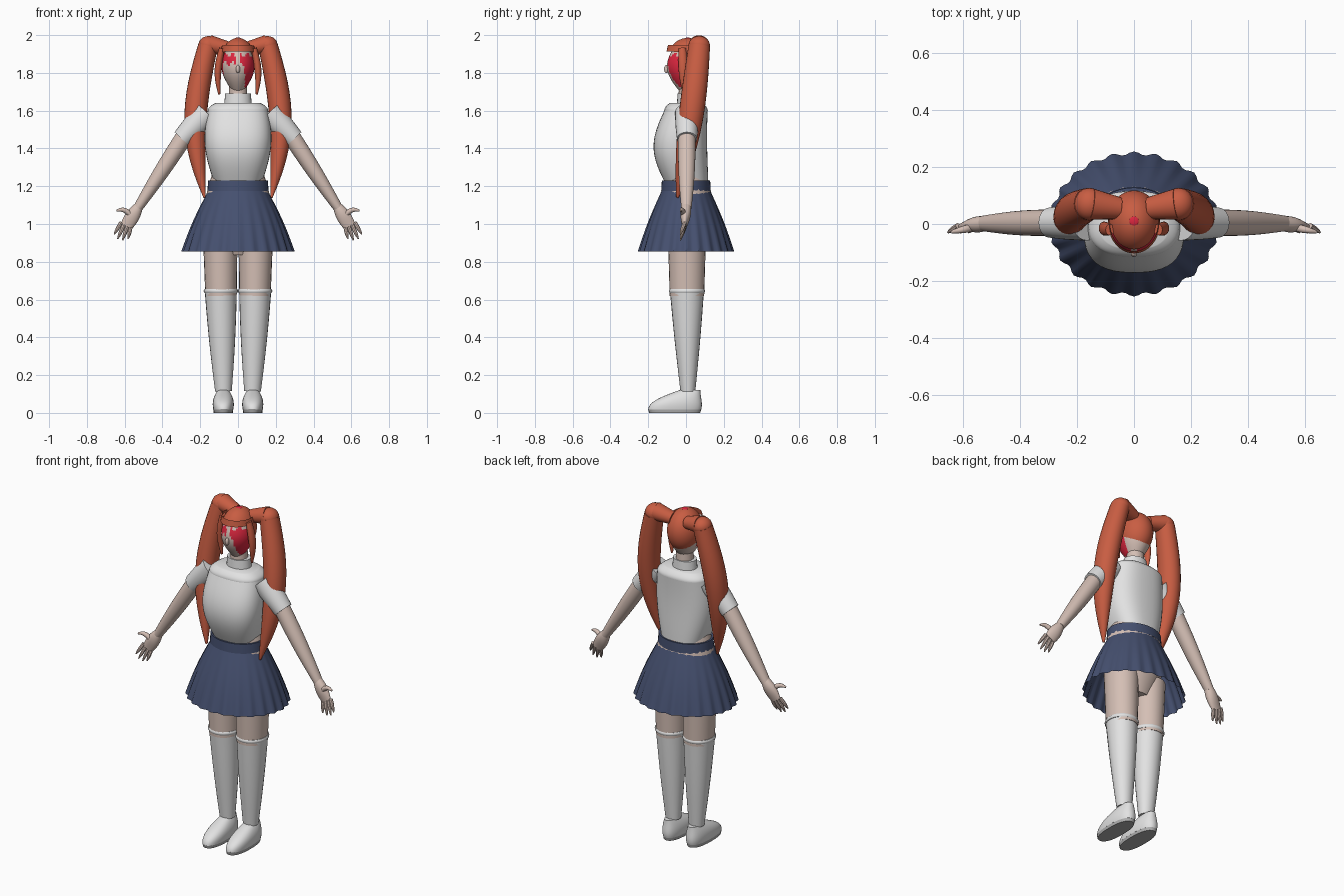
import bpy, bmesh, math
from mathutils import Vector, Matrix

cube = bpy.data.objects.get("Cube")
if cube:
    bpy.data.objects.remove(cube, do_unlink=True)


def material(name, red, green, blue):
    mat = bpy.data.materials.new(name)
    mat.use_nodes = True
    colour = (red, green, blue, 1)
    mat.diffuse_color = colour
    mat.node_tree.nodes["Principled BSDF"].inputs["Base Color"].default_value = colour
    return mat


skin = material("skin", 0.66, 0.52, 0.46)
white = material("white cloth", 0.76, 0.76, 0.76)
navy = material("navy cloth", 0.06, 0.08, 0.16)
orange = material("orange hair", 0.58, 0.11, 0.055)
crimson = material("crimson", 0.72, 0.02, 0.05)
grey = material("sole grey", 0.42, 0.42, 0.42)


def finish(bm, name, materials, rule):
    """Turn a bmesh into a smooth object; rule(centre) picks a material, -1 removes the face."""
    bmesh.ops.recalc_face_normals(bm, faces=bm.faces[:])
    if rule:
        for face in bm.faces:
            choice = rule(face.calc_center_median())
            face.tag = choice < 0
            face.material_index = max(choice, 0)
        removed = [face for face in bm.faces if face.tag]
        bmesh.ops.delete(bm, geom=removed, context='FACES')
    mesh = bpy.data.meshes.new(name)
    bm.to_mesh(mesh)
    bm.free()
    for mat in materials:
        mesh.materials.append(mat)
    part = bpy.data.objects.new(name, mesh)
    bpy.context.collection.objects.link(part)
    bpy.ops.object.select_all(action='DESELECT')
    part.select_set(True)
    bpy.context.view_layer.objects.active = part
    bpy.ops.object.shade_smooth_by_angle(angle=math.radians(40))


def limb(name, materials, start, end, radius, radius_end, bulge=0, bend=(0, 0, 0), depth=1,
         depth_end=None, ease=1, side=1, sides=24, rows=16, boxy=1, lobes=0, caps=True,
         level=False, rule=None):
    """Loft ellipses from start to end, with a bow in the path and a bulge in the radius."""
    start, end, bend = Vector(start), Vector(end), Vector(bend)
    depth_end = depth_end or depth
    bm = bmesh.new()
    loops = []
    for row in range(rows + 1):
        t = row / rows
        swell = math.sin(math.pi * t)
        centre = start.lerp(end, t) + bend * swell
        along = end - start + bend * math.pi * math.cos(math.pi * t)
        if level:
            along = Vector((0, 0, along.z))
        across = Vector((0, 1, 0)).cross(along).normalized()
        outward = along.normalized().cross(across)
        size = radius + (radius_end - radius) * t ** ease + bulge * swell
        thick = size * (depth + (depth_end - depth) * t)
        loop = []
        for step in range(sides):
            angle = math.tau * step / sides
            c, s = math.cos(angle), math.sin(angle)
            c, s = math.copysign(abs(c) ** boxy, c), math.copysign(abs(s) ** boxy, s)
            pleat = 1 + t * math.cos(lobes * angle) / 40 if lobes else 1
            point = centre + (across * c * size + outward * s * thick) * pleat
            point.x *= side
            loop.append(bm.verts.new(point))
        loops.append(loop)
    for low, high in zip(loops, loops[1:]):
        for i in range(sides):
            bm.faces.new((low[i - 1], low[i], high[i], high[i - 1]))
    if caps:
        bm.faces.new(loops[0])
        bm.faces.new(loops[-1])
    finish(bm, name, materials, rule)


def ellipsoid(name, materials, centre, size, segments=24, rule=None):
    bm = bmesh.new()
    place = Matrix.Translation(centre) @ Matrix.Diagonal((*size, 1))
    bmesh.ops.create_uvsphere(bm, u_segments=segments, v_segments=segments // 2, radius=1,
                              matrix=place)
    finish(bm, name, materials, rule)


# Blouse, collar, neck and hips
limb("blouse", [white], start=(0, 0, 1.23), end=(0, 0, 1.6), radius=.13, radius_end=.16,
     bulge=.03, bend=(0, -.03, 0), depth=.9, depth_end=.72, sides=40, boxy=.78, level=True)
limb("shoulders", [white], start=(0, 0, 1.6), end=(0, 0, 1.64), radius=.16, radius_end=.12,
     depth=.72, ease=2, sides=40, boxy=.78, level=True)
limb("collar", [white], start=(0, .01, 1.63), end=(0, .01, 1.69), radius=.073,
     radius_end=.068, depth=.8, rows=1)
limb("neck", [skin], start=(0, .01, 1.66), end=(0, .01, 1.76), radius=.05, radius_end=.046, rows=1)
limb("waist_and_hips", [skin], start=(0, .01, .835), end=(0, 0, 1.27), radius=.09,
     radius_end=.135, bulge=.06, depth=.75, depth_end=.8, level=True)

# Skirt
limb("skirt_band", [navy], start=(0, 0, 1.175), end=(0, 0, 1.23), radius=.162,
     radius_end=.158, depth=.81, sides=40, rows=1)
limb("skirt", [navy], start=(0, 0, 1.18), end=(0, 0, .855), radius=.155, radius_end=.293,
     bulge=.01, depth=.82, depth_end=.85, sides=120, lobes=24, caps=False, level=True)


# Head, with ragged crimson patches on the cheeks and brow
def face_colour(c):
    ragged = math.sin(c.x * 160) / 80
    brow = 1.85 < c.z - ragged < 1.895 and abs(c.x) > .012
    left_cheek = c.x > .035 and c.z < 1.885 + ragged
    right_cheek = c.x < -.075 and c.y > -.035
    return int(c.y < .01 and c.z < 1.925 and (brow or left_cheek or right_cheek))


def cap_area(c):
    return 0 if c.z > 1.915 or (c.y > 0 and c.z > 1.755) else -1


def front_area(c):
    return 0 if c.y < .04 else -1


limb("head", [skin, crimson], start=(0, 0, 1.69), end=(0, .005, 1.965), radius=.02,
     radius_end=.04, bulge=.057, depth=1.18, sides=48, rows=32, level=True, rule=face_colour)
ellipsoid("nose", [skin], centre=(0, -.103, 1.82), size=(.011, .013, .022))

# Hair cap, fringe and crown dot
ellipsoid("hair_cap", [orange], centre=(0, .008, 1.86), size=(.092, .11, .125), segments=64,
          rule=cap_area)
limb("fringe", [orange], start=(0, .003, 1.91), end=(0, .004, 1.945), radius=.091,
     radius_end=.085, depth=1.17, sides=40, rows=1, caps=False, rule=front_area)
ellipsoid("crown_dot", [crimson], centre=(0, .01, 1.982), size=(.017, .017, .005))

# Paired parts
for label, side in (("left", 1), ("right", -1)):
    # Pigtail and the lock beside the face
    limb(label + "_pigtail_root", [orange], start=(.05, .055, 1.93), end=(.15, .07, 1.95),
         radius=.035, radius_end=.05, depth=1.1, side=side)
    ellipsoid(label + "_pigtail_bend", [orange], centre=(.157 * side, .07, 1.945),
              size=(.053, .057, .05))
    limb(label + "_pigtail", [orange], start=(.16, .07, 1.94), end=(.177, -.045, 1.14),
         radius=.052, radius_end=.006, bulge=.012, bend=(.057, .01, 0), depth=1.1, ease=3, side=side)
    limb(label + "_side_lock", [orange], start=(.085, -.02, 1.93), end=(.099, -.01, 1.685),
         radius=.015, radius_end=.005, bulge=.008, bend=(.014, 0, 0), depth=1.3, side=side)

    # Sleeve and arm
    limb(label + "_sleeve", [white], start=(.165, .005, 1.59), end=(.297, .005, 1.45),
         radius=.07, radius_end=.053, bulge=.002, depth=.9, depth_end=1, side=side)
    limb(label + "_arm", [skin], start=(.26, .005, 1.5), end=(.53, .002, 1.085),
         radius=.046, radius_end=.025, bulge=.006, depth=1, depth_end=1.1, side=side)

    # Hand
    limb(label + "_palm", [skin], start=(.525, .002, 1.095), end=(.592, -.008, .988),
         radius=.024, radius_end=.032, bulge=.01, depth=1, depth_end=.4, side=side)
    limb(label + "_thumb", [skin], start=(.565, -.012, 1.045), end=(.642, -.028, 1.07),
         radius=.014, radius_end=.005, bulge=.003, bend=(0, 0, .016), side=side, sides=10)
    for finger, length in enumerate((.072, .086, .082, .064)):
        knuckle = Vector((.619 - .017 * finger, -.006, 1.008 - .008 * finger))
        lean = .52 - finger / 10
        reach = Vector((math.sin(lean) * length, -.024, -math.cos(lean) * length))
        limb(f"{label}_finger_{finger}", [skin], start=knuckle, end=knuckle + reach,
             radius=.01, radius_end=.003, bulge=.001, ease=3, side=side, sides=8, rows=8)

    # Leg, stocking and shoe
    limb(label + "_thigh", [skin], start=(.09, .005, .62), end=(.094, .005, .95),
         radius=.083, radius_end=.092, depth=1.1, side=side)
    limb(label + "_stocking", [white], start=(.077, .01, .115), end=(.091, .005, .645),
         radius=.044, radius_end=.085, bulge=.004, depth=.9, depth_end=1.06, side=side)
    limb(label + "_stocking_band", [white], start=(.091, .005, .635), end=(.091, .005, .655),
         radius=.087, radius_end=.087, bulge=.004, depth=1.05, side=side, sides=32, rows=4)
    limb(label + "_sole", [grey], start=(.078, -.06, 0), end=(.078, -.06, .02),
         radius=.051, radius_end=.053, depth=2.65, side=side, sides=32, rows=1, boxy=.85)
    limb(label + "_shoe", [white], start=(.078, -.06, .018), end=(.078, .02, .12),
         radius=.053, radius_end=.03, bulge=.006, bend=(0, -.018, 0), depth=2.65,
         depth_end=1.85, ease=2, side=side, sides=32, boxy=.85, level=True)
